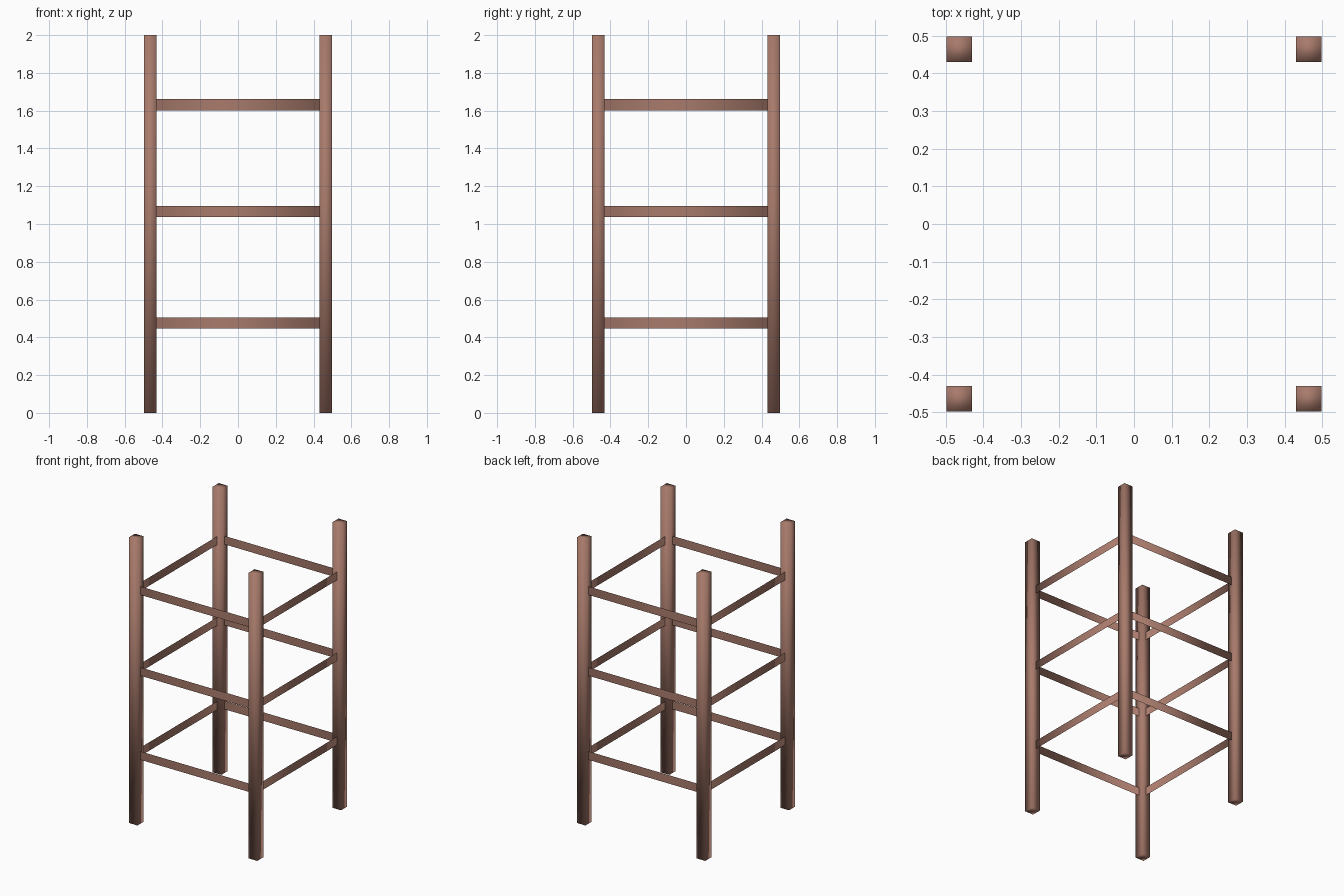
import bpy, bmesh

if "Cube" in bpy.data.objects:
    bpy.data.objects.remove(bpy.data.objects["Cube"])

wood = bpy.data.materials.new("reddish_brown_wood")
wood.diffuse_color = (0.39, 0.195, 0.147, 1)
wood.use_nodes = True
wood.node_tree.nodes["Principled BSDF"].inputs["Base Color"].default_value = wood.diffuse_color

C = 0.464      # post centre distance from the axis
W = 0.067      # post width
H = 2.0        # post height


def add_object(name, bm):
    bmesh.ops.recalc_face_normals(bm, faces=bm.faces)
    for f in bm.faces:
        f.smooth = True
    me = bpy.data.meshes.new(name)
    bm.to_mesh(me)
    bm.free()
    me.materials.append(wood)
    ob = bpy.data.objects.new(name, me)
    bpy.context.collection.objects.link(ob)
    return ob


# Four square corner posts, softly shaded
for sx, side in ((-1, "left"), (1, "right")):
    for sy, end in ((-1, "front"), (1, "back")):
        bm = bmesh.new()
        bmesh.ops.create_cube(bm, size=1)
        for v in bm.verts:
            v.co.x = v.co.x * W + sx * C
            v.co.y = v.co.y * W + sy * C
            v.co.z = (v.co.z + 0.5) * H
        add_object(f"{end}_{side}_post", bm)

# Three rings of paper-thin rails running between post centres
corners = [(-C, -C), (C, -C), (C, C), (-C, C)]
for label, z0, z1 in (("lower", 0.447, 0.506), ("middle", 1.036, 1.094), ("upper", 1.602, 1.661)):
    bm = bmesh.new()
    low = [bm.verts.new((x, y, z0)) for x, y in corners]
    high = [bm.verts.new((x, y, z1)) for x, y in corners]
    for i in range(4):
        j = (i + 1) % 4
        bm.faces.new((low[i], low[j], high[j], high[i]))
    add_object(f"{label}_rails", bm)
